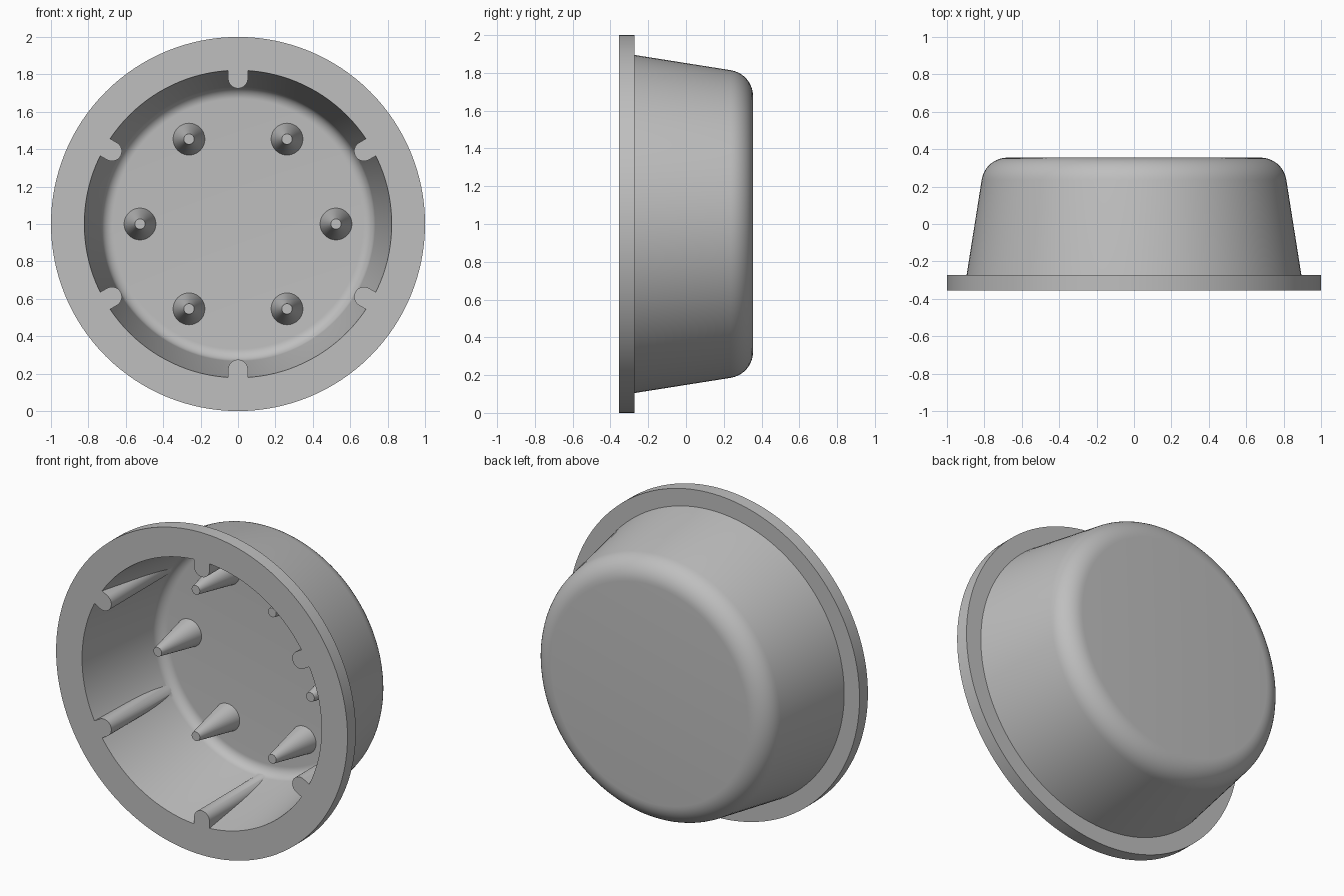
import bpy, bmesh, math
from mathutils import Matrix, Vector

cube = bpy.data.objects.get("Cube")
if cube:
    bpy.data.objects.remove(cube, do_unlink=True)

FRONT, BACK, FLOOR = -0.355, 0.355, 0.27
SEGMENTS = 128

grey = bpy.data.materials.new("plain grey")
grey.use_nodes = True
colour = (0.52, 0.52, 0.52, 1)
grey.diffuse_color = colour
grey.node_tree.nodes["Principled BSDF"].inputs["Base Color"].default_value = colour


def make_object(name, bm):
    bmesh.ops.recalc_face_normals(bm, faces=bm.faces)
    mesh = bpy.data.meshes.new(name)
    bm.to_mesh(mesh)
    bm.free()
    mesh.materials.append(grey)
    obj = bpy.data.objects.new(name, mesh)
    bpy.context.collection.objects.link(obj)
    return obj


def select_only(obj):
    bpy.ops.object.select_all(action='DESELECT')
    obj.select_set(True)
    bpy.context.view_layer.objects.active = obj


def fillet(radius, y_end, r_flat, steps=10):
    """Rounded corner from the tapered wall to the flat end, as (r, y)."""
    start = math.radians(9)
    return [(r_flat + radius * math.cos(a), y_end - radius + radius * math.sin(a))
            for a in (start + (math.pi / 2 - start) * i / steps for i in range(steps + 1))]


# Cup: one revolved profile with flange, tapered wall and rounded bottom
profile = [(0, BACK)] + fillet(0.14, BACK, 0.676)[::-1]
profile += [(0.895, -0.273), (1, -0.273), (1, FRONT), (0.822, FRONT)]
profile += fillet(0.065, FLOOR, 0.669) + [(0, FLOOR)]
bm = bmesh.new()
verts = [bm.verts.new((r, y, 1)) for r, y in profile]
edges = [bm.edges.new(pair) for pair in zip(verts, verts[1:])]
bmesh.ops.spin(bm, geom=verts + edges, cent=(0, 0, 1), axis=(0, 1, 0),
               angle=math.tau, steps=SEGMENTS, use_merge=True)
bmesh.ops.remove_doubles(bm, verts=bm.verts, dist=1e-5)
cup = make_object("cup", bm)

# Ribs: round-nosed bars let into the wall, parallel to the axis
HALF, NOSE = 0.053, 0.778
nose = [(HALF * math.cos(a), NOSE - HALF * math.sin(a))
        for a in (math.pi * i / 20 for i in range(21))]
bm = bmesh.new()
for k in range(6):
    turn = Matrix.Translation((0, 0, 1)) @ Matrix.Rotation(k * math.pi / 3, 4, 'Y')
    rings = []
    for y, outer in ((FRONT, 0.85), (FLOOR + 0.02, 0.785)):
        outline = [(HALF, outer)] + nose + [(-HALF, outer)]
        rings.append([bm.verts.new(turn @ Vector((x, y, r))) for x, r in outline])
    n = len(rings[0])
    bm.faces.new(rings[0])
    bm.faces.new(rings[1])
    for i in range(n):
        j = (i + 1) % n
        bm.faces.new((rings[0][i], rings[0][j], rings[1][j], rings[1][i]))
ribs = make_object("ribs", bm)

# Merge the ribs so that their ends run flush into the flange
union = cup.modifiers.new("rib union", 'BOOLEAN')
union.operation = 'UNION'
union.solver = 'EXACT'
union.object = ribs
select_only(cup)
bpy.ops.object.modifier_apply(modifier=union.name)
bpy.data.objects.remove(ribs, do_unlink=True)
bpy.ops.object.shade_smooth_by_angle(angle=math.radians(30))

# Pins: six blunt cones standing on the cup floor
TIP = -0.04
for k in range(6):
    a = k * math.pi / 3
    bm = bmesh.new()
    place = Matrix.Translation((0.524 * math.cos(a), (TIP + FLOOR) / 2, 1 + 0.524 * math.sin(a)))
    bmesh.ops.create_cone(bm, cap_ends=True, segments=40, radius1=0.085, radius2=0.028,
                          depth=FLOOR - TIP, matrix=place @ Matrix.Rotation(math.pi / 2, 4, 'X'))
    pin = make_object(f"pin_{k + 1}", bm)
    select_only(pin)
    bpy.ops.object.shade_smooth_by_angle(angle=math.radians(30))
